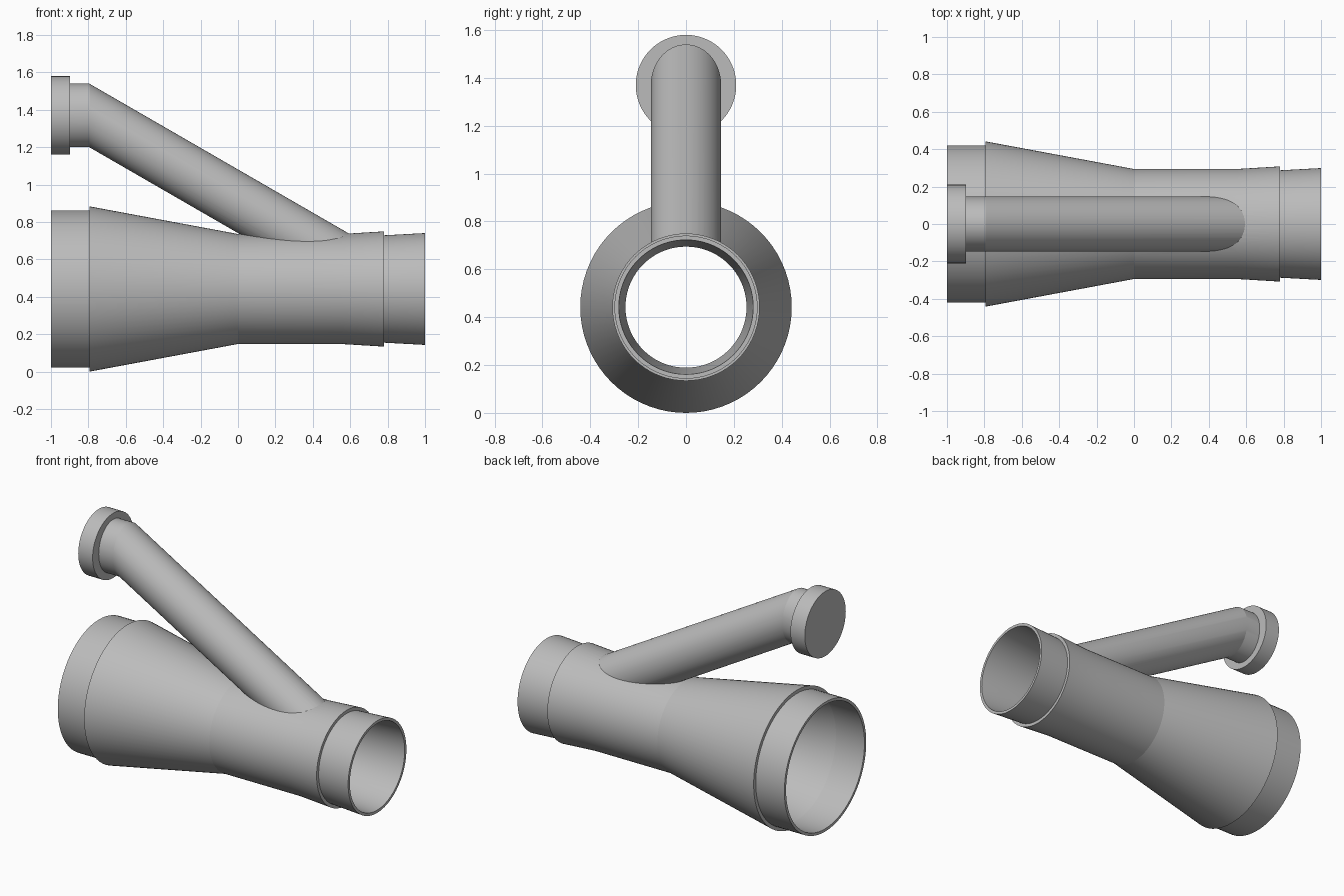
import bpy, bmesh, math

cube = bpy.data.objects.get("Cube")
if cube:
    bpy.data.objects.remove(cube)

SEGMENTS = 72
AXIS_Z = 0.442      # centre line of the main pipe
BRANCH_Z = 1.37     # centre line of the raised branch end

grey = bpy.data.materials.new("plain grey")
grey.use_nodes = True
colour = (0.5, 0.5, 0.5, 1)
grey.diffuse_color = colour
grey.node_tree.nodes["Principled BSDF"].inputs["Base Color"].default_value = colour


def loft(name, stations):
    """Closed solid through elliptical rings: (x, centre z, y radius, z radius)."""
    bm = bmesh.new()
    rings = []
    for x, cz, ry, rz in stations:
        angles = [2 * math.pi * i / SEGMENTS for i in range(SEGMENTS)]
        rings.append([bm.verts.new((x, ry * math.cos(a), cz + rz * math.sin(a)))
                      for a in angles])
    for a, b in zip(rings, rings[1:]):
        for i in range(SEGMENTS):
            j = (i + 1) % SEGMENTS
            bm.faces.new((a[i], a[j], b[j], b[i]))
    bm.faces.new(rings[0])
    bm.faces.new(rings[-1])
    bmesh.ops.recalc_face_normals(bm, faces=bm.faces)
    mesh = bpy.data.meshes.new(name)
    bm.to_mesh(mesh)
    bm.free()
    mesh.materials.append(grey)
    obj = bpy.data.objects.new(name, mesh)
    bpy.context.collection.objects.link(obj)
    return obj


def turned(name, profile, z):
    return loft(name, [(x, z, r, r) for x, r in profile])


def activate(obj):
    bpy.ops.object.select_all(action='DESELECT')
    obj.select_set(True)
    bpy.context.view_layer.objects.active = obj


def combine(target, tool, operation):
    mod = target.modifiers.new(operation.lower(), 'BOOLEAN')
    mod.operation = operation
    mod.solver = 'EXACT'
    mod.object = tool
    activate(target)
    bpy.ops.object.modifier_apply(modifier=mod.name)
    bpy.data.objects.remove(tool)


# Main pipe: wide collar, cone, throat, flared shoulder, narrow collar
pipe = turned("main_pipe", [(-1, 0.42), (-0.795, 0.42), (-0.795, 0.442), (0, 0.294),
                            (0.55, 0.294), (0.78, 0.308), (0.78, 0.287), (1, 0.299)], AXIS_Z)

# Slanted branch with a short level stub
slope = math.tan(math.radians(30))
bend_x, foot_x = -0.795, 0.62
foot_z = BRANCH_Z - slope * (foot_x - bend_x)
branch = loft("branch", [(x, z, 0.147, 0.17) for x, z in
                         ((-0.95, BRANCH_Z), (bend_x, BRANCH_Z), (foot_x, foot_z))])
combine(pipe, branch, 'UNION')

# Open bore through the main pipe
bore = turned("bore", [(-1.1, 0.402), (-0.795, 0.402), (0, 0.253), (0.55, 0.253),
                       (1, 0.281), (1.1, 0.287)], AXIS_Z)
bore.hide_render = True
combine(pipe, bore, 'DIFFERENCE')

# Closed cap on the branch
cap = turned("branch_cap", [(-1, 0.21), (-0.897, 0.21)], BRANCH_Z)

for obj in (pipe, cap):
    activate(obj)
    bpy.ops.object.shade_smooth_by_angle(angle=math.radians(8))
